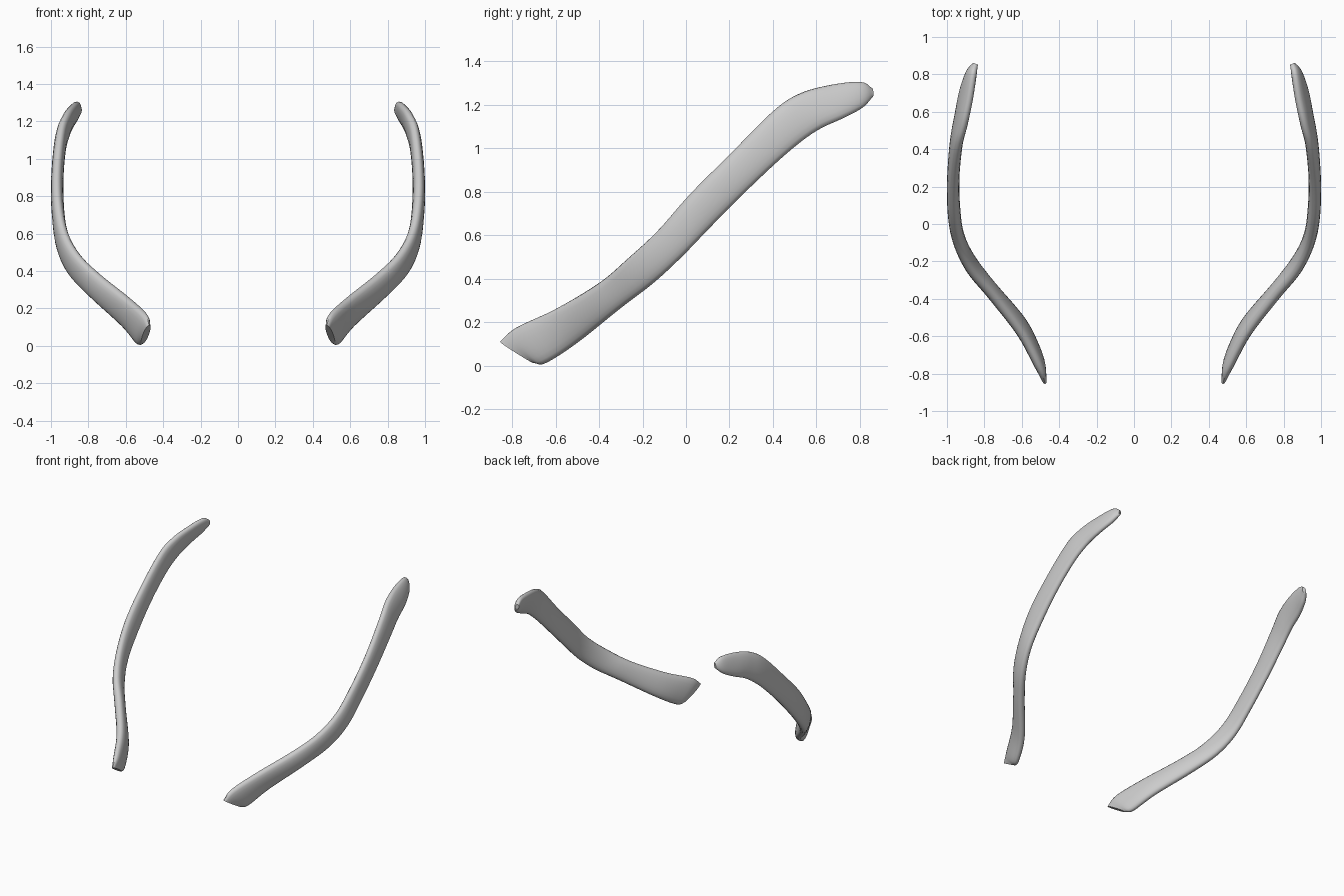
import bpy, bmesh, math
from mathutils import Vector

cube = bpy.data.objects.get("Cube")
if cube:
    bpy.data.objects.remove(cube, do_unlink=True)

# One pale grey material
grey = bpy.data.materials.new("pale_grey")
grey.use_nodes = True
colour = (0.6, 0.6, 0.6, 1)
grey.diffuse_color = colour
grey.node_tree.nodes["Principled BSDF"].inputs["Base Color"].default_value = colour

# Stations from front end to back tip: upper edge point, lower edge point, half thickness
STATIONS = [
    ((.475, -.855, .11), (.51, -.70, .012), .018),
    ((.50, -.78, .175), (.535, -.645, .012), .033),
    ((.595, -.6, .26), (.61, -.5, .105), .037),
    ((.745, -.4, .38), (.785, -.3, .265), .037),
    ((.86, -.27, .49), (.89, -.15, .38), .036),
    ((.932, -.13, .62), (.945, -.02, .5), .034),
    ((.965, .02, .79), (.96, .12, .645), .034),
    ((.966, .2, .97), (.966, .3, .825), .033),
    ((.943, .4, 1.17), (.957, .47, .982), .033),
    ((.91, .52, 1.25), (.938, .6, 1.08), .033),
    ((.877, .66, 1.29), (.918, .72, 1.137), .031),
    ((.856, .8, 1.305), (.885, .81, 1.185), .026),
    ((.843, .855, 1.275), (.852, .858, 1.235), .013),
]
STEPS = 5
SIDES = 20


def smooth_path(points):
    """Catmull-Rom curve through the points."""
    pts = [points[0] * 2 - points[1]] + points + [points[-1] * 2 - points[-2]]
    path = []
    for a, b, c, d in zip(pts, pts[1:], pts[2:], pts[3:]):
        for k in range(STEPS):
            t = k / STEPS
            path.append(b + (c - a) * (t / 2)
                        + (a * 2 - b * 5 + c * 4 - d) * (t * t / 2)
                        + (b * 3 - a - c * 3 + d) * (t ** 3 / 2))
    path.append(points[-1].copy())
    return path


def rounded(value):
    """Fullness of the flattened oval section."""
    return math.copysign(abs(value) ** 0.8, value)


def curved_bar(name, side):
    upper = smooth_path([Vector(s[0]) for s in STATIONS])
    lower = smooth_path([Vector(s[1]) for s in STATIONS])
    half = [v.x for v in smooth_path([Vector((s[2], 0, 0)) for s in STATIONS])]
    middle = [(u + l) / 2 for u, l in zip(upper, lower)]
    last = len(middle) - 1
    bm = bmesh.new()
    rings = []
    for i, centre in enumerate(middle):
        along = middle[min(i + 1, last)] - middle[max(i - 1, 0)]
        across = (upper[i] - lower[i]) / 2
        normal = along.cross(across).normalized()
        ring = []
        for k in range(SIDES):
            angle = math.tau * k / SIDES
            p = centre + across * math.cos(angle) + normal * (half[i] * rounded(math.sin(angle)))
            ring.append(bm.verts.new((p.x * side, p.y, p.z)))
        rings.append(ring)
    # Skin between neighbouring sections, then the end caps
    for a, b in zip(rings, rings[1:]):
        for k in range(SIDES):
            n = (k + 1) % SIDES
            bm.faces.new((a[k], a[n], b[n], b[k]))
    bm.faces.new(rings[0])
    bm.faces.new(rings[-1])
    bmesh.ops.recalc_face_normals(bm, faces=bm.faces)
    mesh = bpy.data.meshes.new(name)
    bm.to_mesh(mesh)
    bm.free()
    mesh.materials.append(grey)
    bar = bpy.data.objects.new(name, mesh)
    bpy.context.collection.objects.link(bar)
    bpy.ops.object.select_all(action='DESELECT')
    bar.select_set(True)
    bpy.context.view_layer.objects.active = bar
    bpy.ops.object.shade_smooth_by_angle(angle=math.radians(50))


# Mirrored pair
curved_bar("left_curved_bar", 1)
curved_bar("right_curved_bar", -1)
